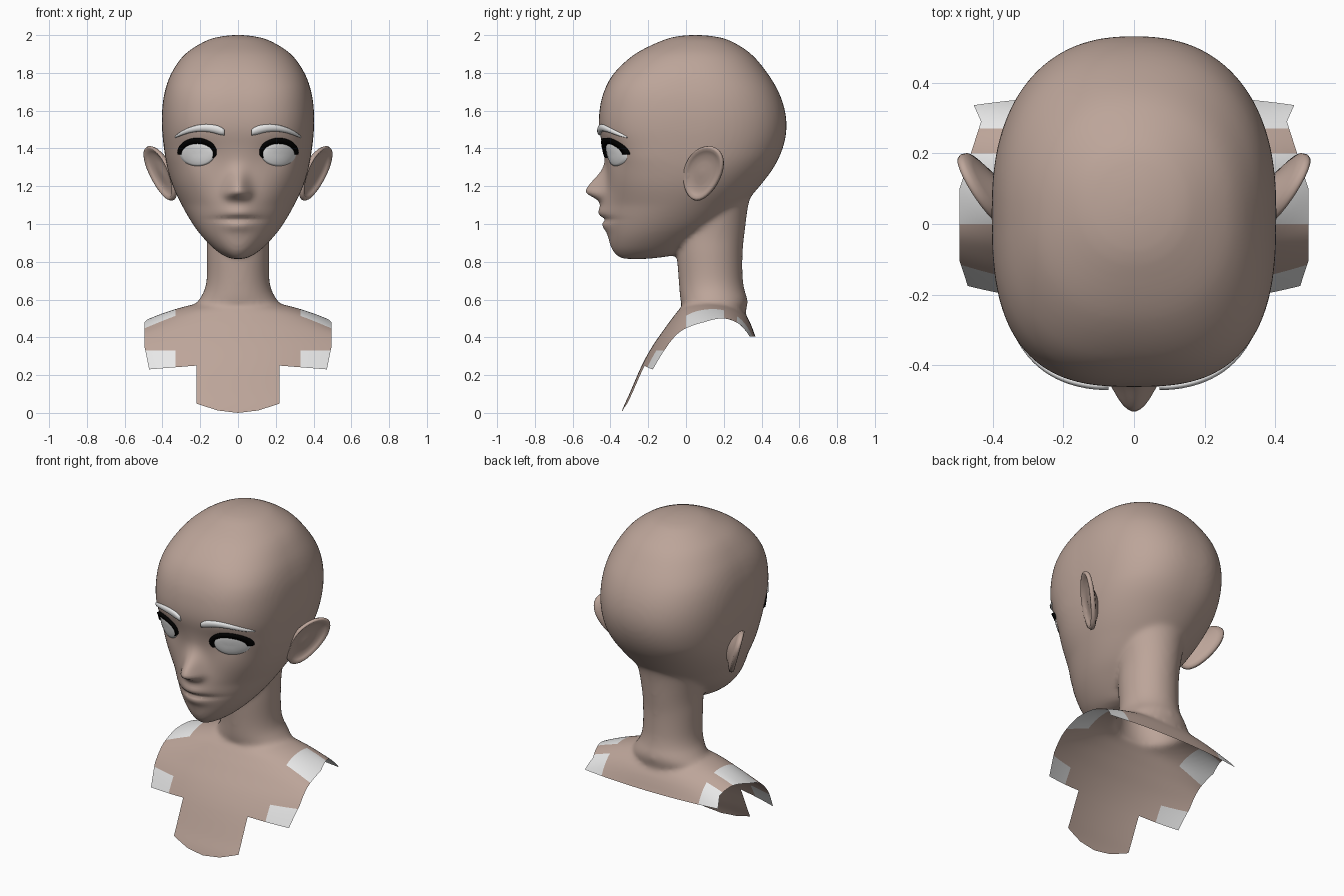
import bpy, bmesh, math
from mathutils import Vector
from mathutils.bvhtree import BVHTree

if "Cube" in bpy.data.objects:
    bpy.data.objects.remove(bpy.data.objects["Cube"])


def material(name, rgb):
    m = bpy.data.materials.new(name)
    m.diffuse_color = (*rgb, 1)
    m.use_nodes = True
    m.node_tree.nodes["Principled BSDF"].inputs["Base Color"].default_value = m.diffuse_color
    return m


SKIN = material("skin", (0.505, 0.375, 0.32))
WHITE = material("soft white", (0.8, 0.8, 0.8))
BLACK = material("black", (0, 0, 0))


def loft(bm, rings):
    """Bridge closed rings of points and cap both ends."""
    vs = [[bm.verts.new(p) for p in r] for r in rings]
    n = len(vs[0])
    for a, b in zip(vs, vs[1:]):
        for i in range(n):
            j = (i + 1) % n
            bm.faces.new((a[i], a[j], b[j], b[i]))
    bm.faces.new(vs[0])
    bm.faces.new(vs[-1])


def make(name, bm, mat):
    bmesh.ops.recalc_face_normals(bm, faces=bm.faces[:])
    me = bpy.data.meshes.new(name)
    bm.to_mesh(me)
    bm.free()
    me.materials.append(mat)
    me.shade_smooth()
    ob = bpy.data.objects.new(name, me)
    bpy.context.collection.objects.link(ob)
    return ob


def refine(rows, steps=5):
    """Catmull-Rom subdivision of a table of ring sizes."""
    out = []
    for i in range(len(rows) - 1):
        p = [rows[max(0, min(len(rows) - 1, i + k))] for k in (-1, 0, 1, 2)]
        for s in range(steps):
            t = s / steps
            out.append([0.5 * (2 * b + (c - a) * t + (2 * a - 5 * b + 4 * c - d) * t * t
                               + (3 * b - a - 3 * c + d) * t ** 3) for a, b, c, d in zip(*p)])
    return out + [list(rows[-1])]


def oval(z, w, yf, yb, n_front=2.0, n_back=2.0, count=64):
    """Horizontal superellipse with different front and back roundness."""
    pts, mid, half = [], (yf + yb) / 2, (yb - yf) / 2
    for i in range(count):
        a = 2 * math.pi * i / count
        s, c = math.sin(a), math.cos(a)
        e = 2 / (n_back if s > 0 else n_front)
        pts.append((math.copysign(abs(c) ** e, c) * w,
                    mid + math.copysign(abs(s) ** e, s) * half, z))
    return pts


# Head and neck: height, half width, front, back
head_rows = [
    (2.0, .03, .02, .08), (1.993, .09, -.05, .15), (1.97, .17, -.13, .235),
    (1.9, .28, -.27, .345), (1.8, .352, -.38, .43), (1.7, .388, -.435, .49),
    (1.6, .402, -.458, .524), (1.5, .402, -.46, .532), (1.4, .392, -.438, .512),
    (1.3, .375, -.42, .465), (1.2, .345, -.42, .39), (1.1, .298, -.42, .30),
    (1.0, .24, -.418, .19), (.93, .187, -.412, .09), (.87, .128, -.395, .0),
    (.835, .08, -.37, -.06), (.815, .035, -.34, -.2)]
neck_rows = [
    (1.3, .22, .02, .36), (1.2, .205, .0, .36), (1.1, .185, -.03, .33),
    (.95, .167, -.05, .31), (.85, .165, -.05, .30), (.72, .165, -.04, .30),
    (.65, .178, -.035, .31), (.6, .205, -.03, .325), (.55, .23, -.02, .32),
    (.4, .2, 0, .28)]
bm = bmesh.new()
rings = []
for z, w, f, b in refine(head_rows):
    k = max(0, min(1, (z - 1.1) / .25, (2.02 - z) / .3))
    rings.append(oval(z, w, f, b, 2.0 + 0.8 * k, 2.05 + .3 * k))
loft(bm, rings)
loft(bm, [oval(*r) for r in refine(neck_rows)])

# Bust: side sections (y, z) at the middle and at the shoulder edge
middle = [(-.38, -.12), (-.34, .01), (-.30, .1), (-.235, .25), (-.18, .35), (-.125, .43),
          (-.07, .505), (-.01, .57), (.1, .6), (.22, .585), (.315, .52), (.365, .41),
          (.39, .3), (.39, -.12)]
shoulder = [(-.32, -.12), (-.28, .01), (-.235, .1), (-.165, .24), (-.11, .34), (-.065, .40),
            (-.02, .44), (.05, .47), (.12, .487), (.2, .49), (.27, .46), (.335, .40),
            (.36, .3), (.36, -.12)]
sections = []
for i in range(-20, 21):
    x = i * .03
    k = (x / .49) ** 2
    sections.append([(x, a[0] + (b[0] - a[0]) * k, a[1] + (b[1] - a[1]) * k)
                     for a, b in zip(refine(middle, 3), refine(shoulder, 3))])
loft(bm, sections)
body = make("head_and_bust", bm, SKIN)

# Fuse head, neck and bust into one soft skin
rm = body.modifiers.new("fuse", 'REMESH')
rm.mode, rm.voxel_size = 'VOXEL', 0.0125
sm = body.modifiers.new("soften", 'SMOOTH')
sm.factor, sm.iterations = 0.5, 14
dg = bpy.context.evaluated_depsgraph_get()
fused = bpy.data.meshes.new_from_object(body.evaluated_get(dg))
body.modifiers.clear()
bm = bmesh.new()
bm.from_mesh(fused)

# Face relief: x, z, width, height above, height below, forward amount
relief = [(0, 1.08, .09, .07, .06, .035),                                # muzzle
          (0, 1.175, .04, .07, .028, .097),                              # nose
          (.045, 1.155, .02, .025, .018, .015), (-.045, 1.155, .02, .025, .018, .015),
          (0, 1.058, .06, .018, .016, .012), (0, .988, .055, .02, .02, .014),
          (0, 1.024, .08, .009, .009, -.016),                            # mouth line
          (.215, 1.37, .075, .05, .05, -.02), (-.215, 1.37, .075, .05, .05, -.02)]
for v in bm.verts:
    x, y, z = v.co
    if y < -.15 and z > .84:
        fade = min(1, (-y - .15) / .08)
        for cx, cz, sx, up, down, amount in relief:
            sz = up if z > cz else down
            v.co.y -= fade * amount * math.exp(-((x - cx) / sx) ** 2 / 2 - ((z - cz) / sz) ** 2 / 2)


# Bust outline and light patches, cut along clean planes
def cut(co, no):
    faces = [f for f in bm.faces if f.calc_center_median().z < .62]
    geom = list({e for f in faces for e in (*f.verts, *f.edges)}) + faces
    bmesh.ops.bisect_plane(bm, geom=geom, dist=1e-5, plane_co=co, plane_no=no)


for s in (-1, 1):
    for x in (.22, .33, .494):
        cut((s * x, 0, 0), (1, 0, 0))
    for y, x, slope in ((.1, .494, .32), (.29, .433, -.45), (-.105, .494, -.33)):
        cut((s * x, y, 0), (s, slope, 0))
    for z, slope in ((.268, .08), (0, -.12), (-.023, -.33)):
        cut((0, 0, z), (s * slope, 0, 1))
for z in (.33, .405):
    cut((0, 0, z), (0, 0, 1))
for y in (0, .2, .27):
    cut((0, y, 0), (0, 1, 0))


def outside(c):
    ax = abs(c.x)
    if c.z > .6:
        return False
    side = .494 - max(0, .32 * (c.y - .1), .33 * (-.105 - c.y))
    if c.y > .29:
        side = .433 + .45 * (c.y - .29)
    if ax > side:
        return True
    if c.y > .12:
        return c.z < .405
    return c.z < (.268 - .08 * ax if ax > .22 else max(.12 * ax, .33 * ax - .023))


bmesh.ops.delete(bm, geom=[f for f in bm.faces if outside(f.calc_center_median())], context='FACES')
for f in bm.faces:
    c = f.calc_center_median()
    patch = abs(c.x) > .33 and c.z < .6 and (
        (c.y < 0 and c.z < .33) or 0 < c.y < .2 or c.y > .27)
    f.material_index = 1 if patch else 0
    f.smooth = True
tree = BVHTree.FromBMesh(bm)
body.data.materials.append(WHITE)
bm.to_mesh(body.data)
bm.free()


def on_face(x, z, lift):
    """Point on the face surface, moved forward by lift."""
    hit = tree.ray_cast(Vector((x, -2, z)), Vector((0, 1, 0)))[0]
    return (x, (hit.y if hit else -.28) - lift, z)


for s, side in ((-1, "right"), (1, "left")):
    # Eye: shallow dome
    bm = bmesh.new()
    rings = []
    for r, lift in ((1, -.012), (1, .003), (.85, .009), (.6, .015), (.3, .019), (.05, .02)):
        rings.append([on_face(s * (.215 + .092 * r * math.cos(a)), 1.37 + .063 * r * math.sin(a), lift)
                      for a in (2 * math.pi * i / 32 for i in range(32))])
    loft(bm, rings)
    make(side + "_eye", bm, WHITE)

    # Upper lash: tapered arch
    bm = bmesh.new()
    rings = []
    for i in range(25):
        t = i / 24
        a = math.radians(-2 + 202 * t)
        thick = .006 + .025 * math.sin(math.pi * min(1, .15 + .85 * t)) ** .6
        ring = []
        for grow, lift in ((0, -.01), (0, .016), (thick, .02), (thick, -.01)):
            ring.append(on_face(s * (.215 + (.084 + grow) * math.cos(a)),
                                1.37 + (.055 + grow) * math.sin(a), lift))
        rings.append(ring)
    loft(bm, rings)
    make(side + "_lash", bm, BLACK)

    # Eyebrow: tapered curved bar
    bm = bmesh.new()
    rings = []
    for i in range(17):
        t = i / 16
        x, z = .072 + .262 * t, 1.485 + .115 * t - .14 * t * t
        h = .02 * (1 - t) ** .5 * min(1, .6 + 4 * t) + .004
        rings.append([on_face(s * x, z + h * math.cos(a), .003 + .012 * math.sin(a))
                      for a in (2 * math.pi * j / 10 for j in range(10))])
    loft(bm, rings)
    make(side + "_eyebrow", bm, WHITE)

    # Ear: hollow egg shell leaning outward, its front edge sunk into the head
    bm = bmesh.new()
    rings = []
    for r, d in ((.35, -.06), (.6, -.035), (.85, -.02), (.97, -.011), (1, .002), (.97, .012),
                 (.9, .014), (.8, .004), (.65, -.004), (.4, -.006), (.15, -.002)):
        ring = []
        cu = .02 if d < -.015 else .08
        for i in range(32):
            a = 2 * math.pi * i / 32
            u = .09 + .03 * math.sin(a) + (.1 + .015 * math.sin(a)) * math.cos(a)
            u, v = cu + (u - cu) * r, .145 * math.sin(a) * r
            ring.append((s * (.358 + .56 * u + .28 * v + .87 * d), u - .49 * d, 1.268 + v))
        rings.append(ring)
    loft(bm, rings)
    make(side + "_ear", bm, SKIN)
